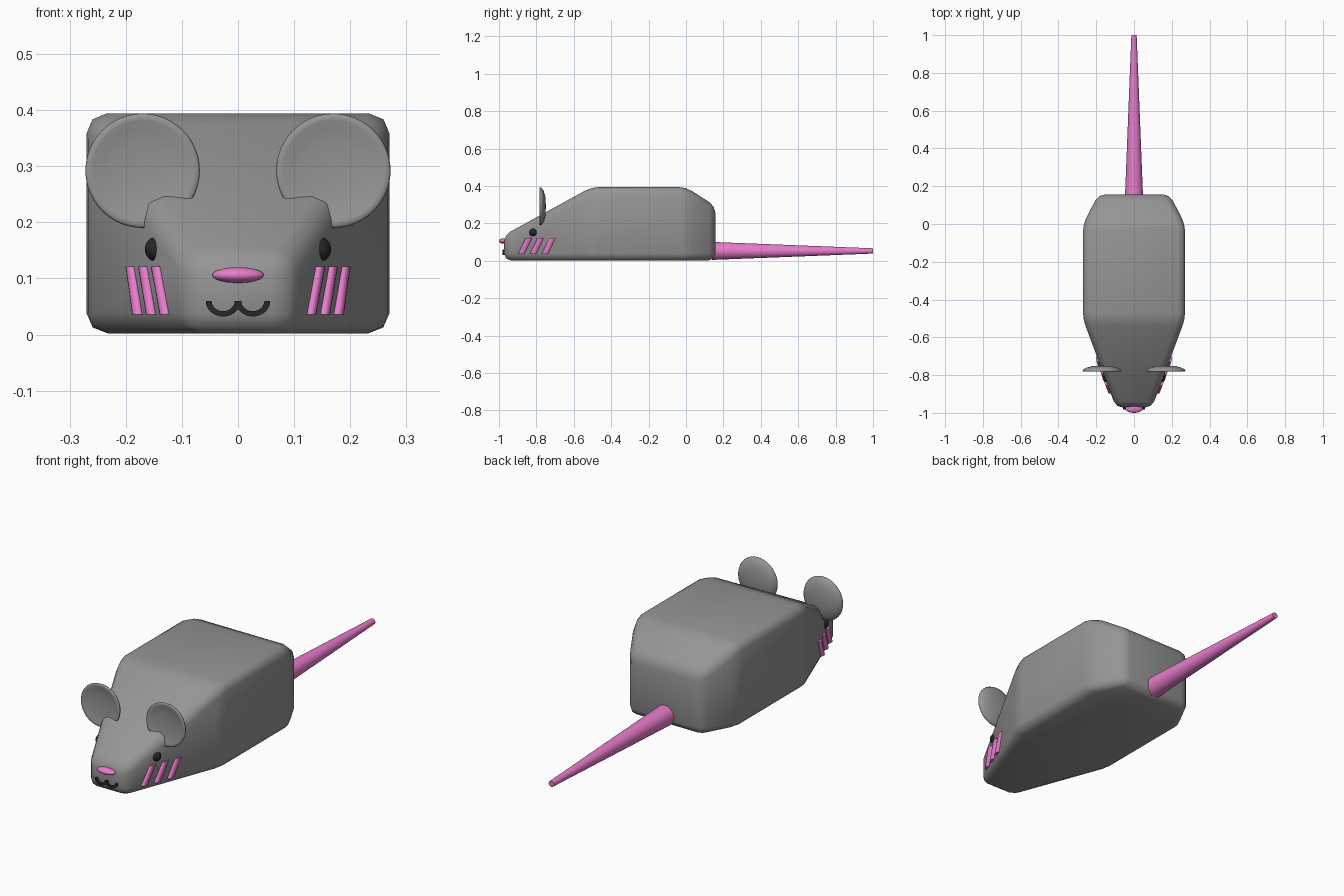
import bpy, bmesh
from math import sin, cos, pi, radians
from mathutils import Matrix, Vector

if "Cube" in bpy.data.objects:
    bpy.data.objects.remove(bpy.data.objects["Cube"])


def material(name, color):
    m = bpy.data.materials.new(name)
    m.diffuse_color = color
    m.use_nodes = True
    m.node_tree.nodes["Principled BSDF"].inputs["Base Color"].default_value = m.diffuse_color
    return m


PINK = material("pink", (0.8, 0.2, 0.6, 1))
BLACK = material("black", (0.02, 0.02, 0.02, 1))
GREY = material("dark_grey", (0.3, 0.3, 0.3, 1))


def finish(name, bm, mat=None, bevel=0, angle=40):
    bmesh.ops.recalc_face_normals(bm, faces=bm.faces)
    me = bpy.data.meshes.new(name)
    bm.to_mesh(me)
    bm.free()
    ob = bpy.data.objects.new(name, me)
    bpy.context.collection.objects.link(ob)
    if mat:
        me.materials.append(mat)
    if bevel:
        b = ob.modifiers.new("bevel", 'BEVEL')
        b.width, b.segments = bevel, 2
        b.limit_method, b.angle_limit = 'ANGLE', radians(10)
    bpy.ops.object.select_all(action='DESELECT')
    ob.select_set(True)
    bpy.context.view_layer.objects.active = ob
    bpy.ops.object.shade_smooth_by_angle(angle=radians(angle))
    return ob


def loft(bm, rings):
    vs = [[bm.verts.new(p) for p in r] for r in rings]
    n = len(rings[0])
    for a, b in zip(vs, vs[1:]):
        for i in range(n):
            j = (i + 1) % n
            bm.faces.new((a[i], a[j], b[j], b[i]))
    bm.faces.new(vs[0])
    bm.faces.new(vs[-1])


def ellipsoid(name, center, radii, mat):
    bm = bmesh.new()
    bmesh.ops.create_uvsphere(bm, u_segments=32, v_segments=16, radius=1,
                              matrix=Matrix.Translation(center) @ Matrix.Diagonal((*radii, 1)))
    finish(name, bm, mat)


# body: wedge head, boxy back, tapered rump (y, half width, top)
bm = bmesh.new()
loft(bm, [[(-w, y, 0.002), (w, y, 0.002), (w, y, t), (-w, y, t)] for y, w, t in
          [(-0.972, 0.095, 0.138), (-0.505, 0.27, 0.394), (0.0, 0.27, 0.394), (0.157, 0.188, 0.293)]])
finish("body", bm, GREY, bevel=0.036, angle=180)

# tail
bm = bmesh.new()
bmesh.ops.create_cone(bm, cap_ends=True, segments=32, radius1=0.048, radius2=0.014, depth=0.86,
                      matrix=Matrix.Translation((0, 0.57, 0.053)) @ Matrix.Rotation(-pi / 2, 4, 'X'))
finish("tail", bm, PINK)

# nose
ellipsoid("nose", (0, -0.977, 0.106), (0.046, 0.023, 0.014), PINK)

for s, side in ((-1, "left"), (1, "right")):
    # ear: round dish, hollow in front, domed behind (radius, y)
    bm = bmesh.new()
    prof = [(0, -0.772), (0.05, -0.773), (0.075, -0.777), (0.09, -0.781), (0.099, -0.782),
            (0.102, -0.778), (0.098, -0.77), (0.08, -0.76), (0.05, -0.752), (0, -0.749)]
    c = Vector((s * 0.17, 0, 0.292))
    vs = [bm.verts.new(c + Vector((r, y, 0))) for r, y in prof]
    es = [bm.edges.new(e) for e in zip(vs, vs[1:])]
    bmesh.ops.spin(bm, geom=vs + es, cent=c, axis=(0, 1, 0), angle=2 * pi, steps=48)
    bmesh.ops.remove_doubles(bm, verts=bm.verts, dist=1e-5)
    finish("ear_" + side, bm, GREY, angle=180)

    # eye
    ellipsoid("eye_" + side, (s * 0.143, -0.815, 0.152), (0.023, 0.023, 0.023), BLACK)

    # whiskers: slanted rods with level ends, lying on the cheek
    for i in range(3):
        y, x = -0.88 + i * 0.063, 0.128 + i * 0.0245
        rings = [[(s * (x + dx + 0.0115 * cos(a)), y + dy + 0.019 * sin(a), z)
                  for a in [k * pi / 8 for k in range(16)]]
                 for dx, dy, z in ((0, 0, 0.036), (0.016 - 0.002 * i, 0.042, 0.121))]
        bm = bmesh.new()
        loft(bm, rings)
        finish(f"whisker_{side}_{i + 1}", bm, PINK)

    # half of the mouth: flat curved band
    bm = bmesh.new()
    rings = []
    for k in range(17):
        a = pi + pi * k / 16
        rings.append([(s * 0.0265 + r * cos(a), y, 0.06 + 0.9 * r * sin(a))
                      for r, y in ((0.0205, -0.982), (0.031, -0.982), (0.031, -0.96), (0.0205, -0.96))])
    loft(bm, rings)
    finish("mouth_" + side, bm, BLACK)
